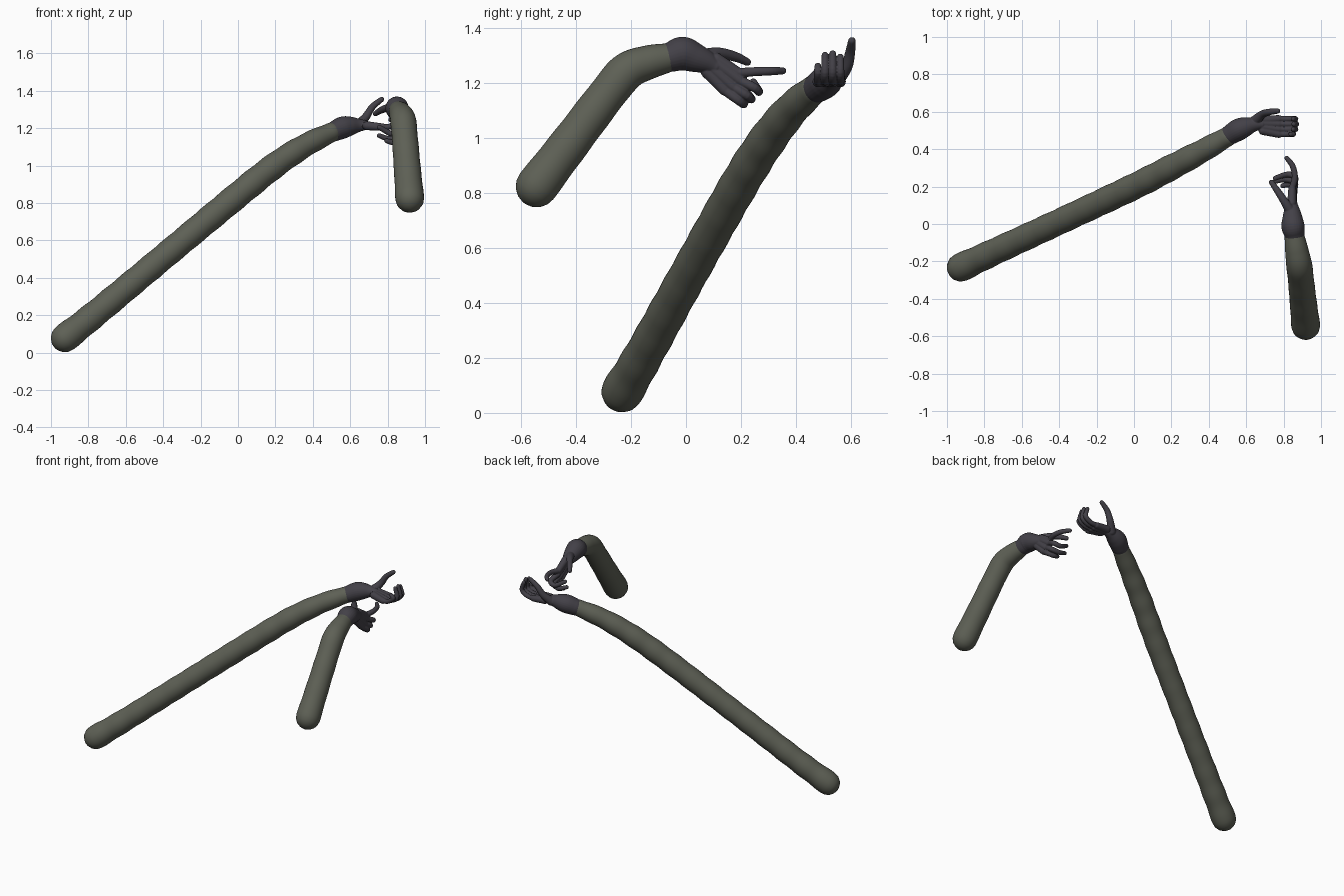
import bpy, bmesh, math
from mathutils import Vector

if "Cube" in bpy.data.objects:
    bpy.data.objects.remove(bpy.data.objects["Cube"])


def material(name, rgb):
    m = bpy.data.materials.new(name)
    m.diffuse_color = (*rgb, 1)
    m.use_nodes = True
    m.node_tree.nodes["Principled BSDF"].inputs["Base Color"].default_value = m.diffuse_color
    return m


SLEEVE = material("olive grey cloth", (0.112, 0.118, 0.092))
GLOVE = material("dark violet grey", (0.056, 0.052, 0.064))


def spline(keys, steps):
    """Catmull-Rom through (x, y, z, radius) keys."""
    k = [Vector(p) for p in keys]
    k = [2 * k[0] - k[1]] + k + [2 * k[-1] - k[-2]]
    out = []
    for i in range(1, len(k) - 2):
        a, b, c, d = k[i - 1:i + 3]
        for s in range(steps):
            t = s / steps
            out.append(0.5 * (2 * b + (c - a) * t + (2 * a - 5 * b + 4 * c - d) * t * t
                              + (3 * b - a - 3 * c + d) * t ** 3))
    return out + [k[-2]]


def tube(bm, keys, steps=6, sides=16, ripple=0.0):
    """Round-ended tube swept along the keys, with ripples by distance."""
    pts = spline(keys, steps)
    pos = [p.xyz for p in pts]
    rad = [p.w * (1 + ripple * math.sin((p.xyz - pos[0]).length * 42)) for p in pts]
    n = len(pos)
    tan = [(pos[min(i + 1, n - 1)] - pos[max(i - 1, 0)]).normalized() for i in range(n)]
    caps = [math.radians(a) for a in (84, 65, 44, 22)]
    rows = [(pos[0] - tan[0] * rad[0] * math.sin(a), tan[0], rad[0] * math.cos(a)) for a in caps]
    rows += list(zip(pos, tan, rad))
    rows += [(pos[-1] + tan[-1] * rad[-1] * math.sin(a), tan[-1], rad[-1] * math.cos(a))
             for a in reversed(caps)]
    u = tan[0].orthogonal().normalized()
    rings = []
    for c, t, r in rows:
        u = (u - t * u.dot(t)).normalized()
        v = t.cross(u)
        rings.append([bm.verts.new(c + r * (math.cos(q) * u + math.sin(q) * v))
                      for q in (2 * math.pi * j / sides for j in range(sides))])
    for a, b in zip(rings, rings[1:]):
        for j in range(sides):
            m = (j + 1) % sides
            bm.faces.new((a[j], a[m], b[m], b[j]))
    bm.faces.new(rings[0][::-1])
    bm.faces.new(rings[-1])


def finish(bm, name, mat, voxel=None):
    bmesh.ops.recalc_face_normals(bm, faces=bm.faces[:])
    me = bpy.data.meshes.new(name)
    bm.to_mesh(me)
    bm.free()
    ob = bpy.data.objects.new(name, me)
    bpy.context.collection.objects.link(ob)
    me.materials.append(mat)
    me.shade_smooth()
    if voxel:
        # Fuse overlapping fingers and palm into one skin
        r = ob.modifiers.new("fuse", "REMESH")
        r.mode = "VOXEL"
        r.voxel_size = voxel
        r.use_smooth_shade = True
        s = ob.modifiers.new("soften", "SMOOTH")
        s.factor = 0.5
        s.iterations = 2
    return ob


def sleeve(name, keys, steps, ripple):
    bm = bmesh.new()
    tube(bm, keys, steps, 32, ripple)
    finish(bm, name, SLEEVE)


def hand(name, cuff, wrist, fingers, thumb, radii):
    bm = bmesh.new()
    tube(bm, cuff, 6, 28)
    wrist = Vector(wrist)
    middle = sum((Vector(f[0]) for f in fingers), Vector()) / len(fingers)
    for f in fingers:
        # Palm bone fanning from the wrist to the knuckle, then the finger
        start = wrist + 0.7 * (Vector(f[0]) - middle)
        tube(bm, [(*start, 0.024), (*f[0], 0.02)], 4)
        tube(bm, [(*p, r) for p, r in zip(f, radii)], 5)
    tube(bm, thumb, 6)
    finish(bm, name, GLOVE, 0.003)


# Long arm reaching up from the lower left
sleeve("long_arm_sleeve", [
    (-0.925, -0.232, 0.078, 0.076), (-0.75, -0.15, 0.218, 0.071), (-0.4, 0.012, 0.51, 0.069),
    (0.0, 0.2, 0.843, 0.07), (0.2, 0.303, 1.003, 0.068), (0.36, 0.388, 1.108, 0.062),
    (0.50, 0.467, 1.178, 0.053)], 12, 0.022)

# Palm-up hand with curled fingers
long_fingers = []
for y, reach, tip in ((0.562, 0.0, 1.295), (0.534, 0.004, 1.307),
                      (0.506, 0.0, 1.302), (0.48, -0.012, 1.262)):
    long_fingers.append([(0.775, y, 1.205), (0.825 + reach, y, 1.21),
                         (0.864 + reach, y, 1.24), (0.85 + reach, y, tip)])
hand("long_arm_hand",
     [(0.515, 0.478, 1.183, 0.054), (0.56, 0.505, 1.203, 0.059),
      (0.6, 0.52, 1.211, 0.052), (0.64, 0.53, 1.215, 0.038), (0.68, 0.533, 1.216, 0.026)],
     (0.69, 0.528, 1.213), long_fingers,
     [(0.645, 0.55, 1.215, 0.029), (0.685, 0.585, 1.262, 0.022),
      (0.72, 0.598, 1.315, 0.018), (0.768, 0.604, 1.354, 0.014)],
     (0.016, 0.0145, 0.0145, 0.0125))

# Short arm bent at the elbow
sleeve("short_arm_sleeve", [
    (0.918, -0.543, 0.825, 0.077), (0.905, -0.42, 0.985, 0.072), (0.89, -0.275, 1.175, 0.069),
    (0.882, -0.212, 1.245, 0.069), (0.87, -0.14, 1.275, 0.062), (0.857, -0.06, 1.294, 0.052)],
    10, 0.01)

# Reaching hand with the index finger extended
hand("short_arm_hand",
     [(0.857, -0.052, 1.296, 0.055), (0.85, -0.012, 1.307, 0.062),
      (0.847, 0.035, 1.292, 0.053), (0.845, 0.075, 1.277, 0.042), (0.845, 0.105, 1.262, 0.03)],
     (0.846, 0.1, 1.262),
     [[(0.845, 0.19, 1.237), (0.86, 0.25, 1.242), (0.848, 0.31, 1.244), (0.817, 0.352, 1.245)],
      [(0.85, 0.195, 1.21), (0.862, 0.25, 1.183), (0.82, 0.265, 1.17), (0.755, 0.245, 1.205)],
      [(0.852, 0.17, 1.187), (0.86, 0.222, 1.155), (0.81, 0.238, 1.142), (0.755, 0.228, 1.16)],
      [(0.85, 0.14, 1.175), (0.858, 0.19, 1.138), (0.83, 0.21, 1.124), (0.795, 0.205, 1.132)]],
     [(0.84, 0.065, 1.297, 0.029), (0.805, 0.12, 1.308, 0.022),
      (0.765, 0.18, 1.296, 0.018), (0.735, 0.223, 1.277, 0.014)],
     (0.018, 0.0165, 0.0155, 0.013))
